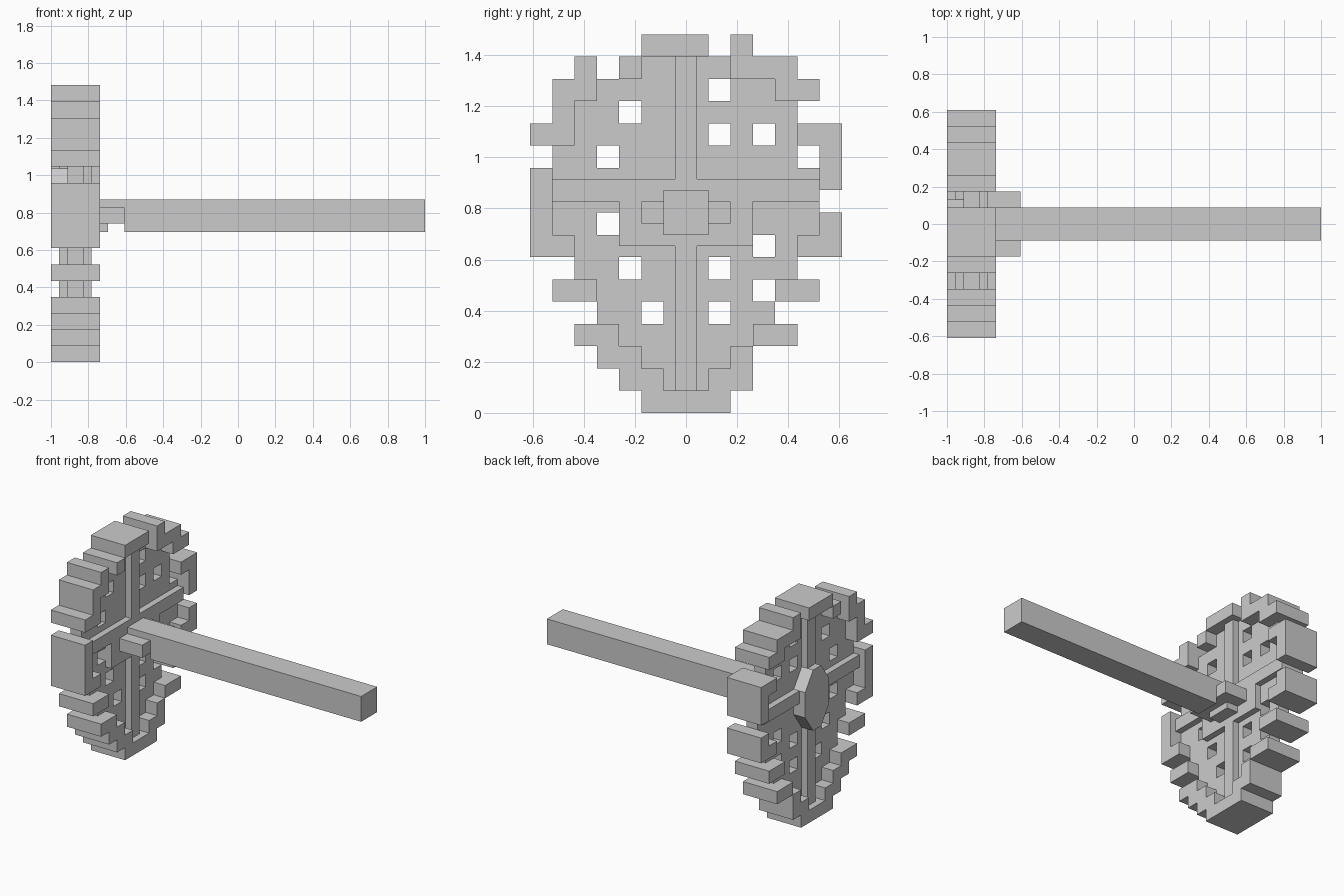
import bpy, bmesh
from mathutils import Vector

if "Cube" in bpy.data.objects:
    bpy.data.objects.remove(bpy.data.objects["Cube"])

U = 2 / 22.96   # size of one block


def prism(name, polys, to3d, depth):
    """Join flat polygons into one sheet and extrude it by the depth vector."""
    bm = bmesh.new()
    for poly in polys:
        bm.faces.new([bm.verts.new(to3d(a, b)) for a, b in poly])
    bmesh.ops.remove_doubles(bm, verts=bm.verts, dist=1e-4)
    ext = bmesh.ops.extrude_face_region(bm, geom=bm.faces[:], use_keep_orig=True)
    moved = [g for g in ext["geom"] if isinstance(g, bmesh.types.BMVert)]
    bmesh.ops.translate(bm, verts=moved, vec=Vector(depth))
    bmesh.ops.recalc_face_normals(bm, faces=bm.faces)
    bmesh.ops.dissolve_limit(bm, angle_limit=0.01, verts=bm.verts, edges=bm.edges)
    me = bpy.data.meshes.new(name)
    bm.to_mesh(me)
    bm.free()
    ob = bpy.data.objects.new(name, me)
    bpy.context.collection.objects.link(ob)
    return ob


def plate(name, polys, x0, x1):
    """Polygons in (y, z) block units, thickened from x0 to x1 blocks."""
    return prism(name, polys, lambda y, z: (-1 + x0 * U, y * U, z * U),
                 ((x1 - x0) * U, 0, 0))


def cells(rows, holes=()):
    """Unit squares for {row: [(first, end), ...]} without the holes."""
    return [[(j, r), (j + 1, r), (j + 1, r + 1), (j, r + 1)]
            for r, spans in rows.items() for a, b in spans
            for j in range(a, b) if (j, r) not in holes]


def mirrored(half):
    return half + [(-y, z) for y, z in reversed(half)]


# broken, stepped rim of the shield
rim = {0: [(-2, 2)], 1: [(-3, -1), (1, 3)], 2: [(-4, -2), (2, 3)],
       3: [(-5, -3), (3, 5)], 5: [(-6, -4), (4, 6)], 7: [(-7, -5), (5, 7)],
       8: [(-7, -6), (6, 7)], 9: [(-7, -6)], 10: [(-7, -6), (6, 7)],
       11: [(6, 7)], 12: [(-7, -5), (5, 7)], 13: [(-6, -5)],
       14: [(-6, -4), (4, 6)], 15: [(-5, -4), (-3, -2), (2, 5)],
       16: [(-2, 1), (2, 3)]}
plate("shield_rim", cells(rim), 0, 3)

# thin board with holes
half_width = {1: 1, 2: 2, 3: 3, 4: 4, 5: 4, 6: 5, 7: 5, 8: 6, 9: 6, 10: 6,
              11: 6, 12: 5, 13: 5, 14: 4, 15: 2}
holes = {(-3, 13), (-4, 11), (1, 14), (1, 12), (3, 12), (5, 11), (-4, 8),
         (-3, 6), (1, 6), (-2, 4), (1, 4), (3, 7), (3, 5)}
plate("shield_board", cells({r: [(-w, w)] for r, w in half_width.items()}, holes), 1, 2)

# raised cross on both sides, with a mounting block on the handle side
arm = [(6, 9.5), (6, 10.5), (.5, 10.5), (.5, 16)]
plate("cross_outer", [mirrored([(.5, 1), (.5, 9.5)] + arm)], .5, 1)
plate("cross_inner", [mirrored([(.5, 1), (.5, 7.5), (3, 7.5), (3, 9.5)] + arm)], 2, 2.5)

# eight-sided boss on the outer face
plate("shield_boss", [mirrored([(.5, 7.1), (1.5, 8.5), (1.5, 10.5), (.5, 11.9)])], 0, 1)

# long square handle, notched underneath beside the shield
handle = [(2.5, 8), (3.5, 8), (3.5, 8.5), (4.5, 8.5), (4.5, 8),
          (22.96, 8), (22.96, 10), (2.5, 10)]
prism("handle", [handle], lambda x, z: (-1 + x * U, -U, z * U), (0, 2 * U, 0))

# short lugs either side of the handle
for side, name in ((-1, "front_lug"), (1, "rear_lug")):
    a, b = sorted((side, side * 2))
    plate(name, [[(a, 8.5), (b, 8.5), (b, 9.5), (a, 9.5)]], 2.5, 4.5)
